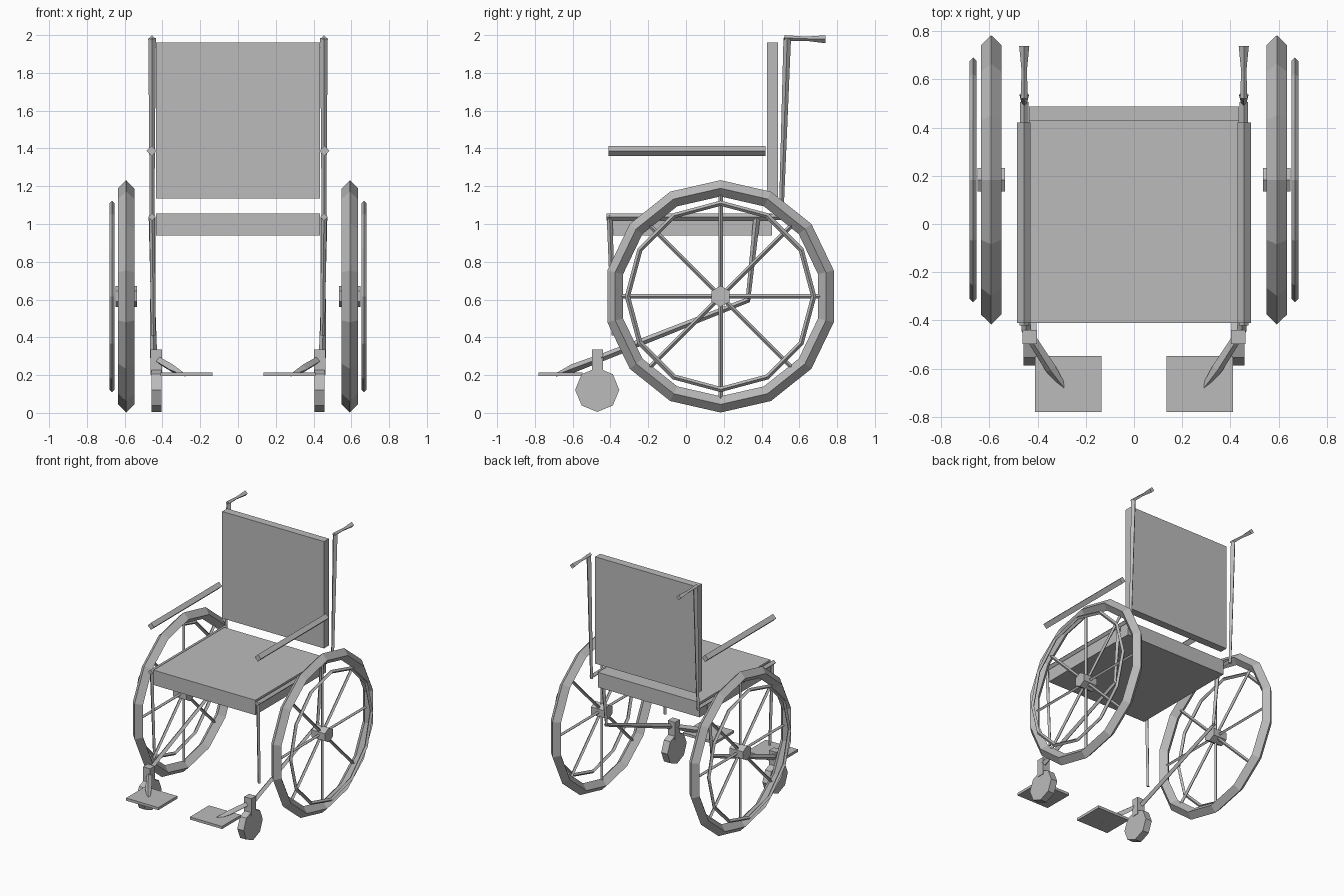
import bpy, bmesh, math
from mathutils import Vector, Matrix

if "Cube" in bpy.data.objects:
    bpy.data.objects.remove(bpy.data.objects["Cube"])

grey = bpy.data.materials.new("plain grey")
grey.diffuse_color = (0.5, 0.5, 0.5, 1)
grey.use_nodes = True
grey.node_tree.nodes["Principled BSDF"].inputs["Base Color"].default_value = grey.diffuse_color


def finish(name, bm):
    bmesh.ops.recalc_face_normals(bm, faces=bm.faces)
    mesh = bpy.data.meshes.new(name)
    bm.to_mesh(mesh)
    bm.free()
    mesh.materials.append(grey)
    obj = bpy.data.objects.new(name, mesh)
    bpy.context.collection.objects.link(obj)


def box(name, lo, hi):
    lo, hi = Vector(lo), Vector(hi)
    bm = bmesh.new()
    bmesh.ops.create_cube(bm, size=1, matrix=Matrix.Translation((lo + hi) / 2)
                          @ Matrix.Diagonal((*(hi - lo), 1)))
    finish(name, bm)


def skin(bm, rings, closed):
    """Join consecutive rings with quads; cap the ends when open."""
    n, k = len(rings), len(rings[0])
    for i in range(n if closed else n - 1):
        a, b = rings[i], rings[(i + 1) % n]
        for j in range(k):
            bm.faces.new((a[j], a[(j + 1) % k], b[(j + 1) % k], b[j]))
    if not closed:
        bm.faces.new(rings[0])
        bm.faces.new(rings[-1])


def tube(name, points, radii):
    """Mitred tube with a diamond cross-section."""
    pts = [Vector(p) for p in points]
    bm, rings = bmesh.new(), []
    for i, p in enumerate(pts):
        before = (p - pts[i - 1]).normalized() if i else Vector()
        after = (pts[i + 1] - p).normalized() if i + 1 < len(pts) else Vector()
        t = (before + after).normalized()
        u = (Vector((1, 0, 0)) - t * t.x).normalized()
        v = t.cross(u)
        rings.append([bm.verts.new(p + d * radii[i]) for d in (u, v, -u, -v)])
    skin(bm, rings, False)
    finish(name, bm)


def hoop(name, centre, radius, r, sides):
    """Upright ring with a diamond cross-section and a corner at the top."""
    bm, rings, c = bmesh.new(), [], Vector(centre)
    for i in range(sides):
        a = 2 * math.pi * i / sides
        out = Vector((0, math.sin(a), math.cos(a)))
        side = Vector((1, 0, 0))
        rings.append([bm.verts.new(c + out * radius + d * r)
                      for d in (out, side, -out, -side)])
    skin(bm, rings, True)
    finish(name, bm)


def disc(name, centre, radius, width, sides):
    """Sideways prism with a corner at the top."""
    bm = bmesh.new()
    turn = Matrix.Rotation(math.pi / 2, 4, 'X') @ Matrix.Rotation(math.pi / 2, 4, 'Y')
    bmesh.ops.create_cone(bm, cap_ends=True, segments=sides, radius1=radius,
                          radius2=radius, depth=width,
                          matrix=Matrix.Translation(centre) @ turn)
    finish(name, bm)


# Cushions
box("seat", (-0.435, -0.41, 0.94), (0.435, 0.455, 1.055))
box("backrest", (-0.435, 0.428, 1.135), (0.435, 0.488, 1.96))

for label, s in (("right", 1), ("left", -1)):
    def side(points):
        return [(s * x, y, z) for x, y, z in points]

    # Large wheel: tyre, hand rim, hub and spokes
    wx, wy, wz = s * 0.592, 0.183, 0.617
    hoop(f"{label}_tyre", (wx, wy, wz), 0.572, 0.043, 14)
    hoop(f"{label}_hand_rim", (s * 0.667, wy, wz), 0.493, 0.014, 12)
    disc(f"{label}_hub", (wx, wy, wz), 0.056, 0.115, 6)
    for i in range(4):
        a = i * math.pi / 4
        dy, dz = 0.555 * math.sin(a), 0.555 * math.cos(a)
        tube(f"{label}_spoke_{i}", [(wx, wy - dy, wz - dz), (wx, wy + dy, wz + dz)],
             [0.012, 0.012])

    # Frame: front leg, seat rail, back post and push handle
    tube(f"{label}_front_leg",
         side([(0.448, -0.382, 0.41), (0.455, -0.405, 1.045)]), [0.012, 0.015])
    tube(f"{label}_seat_rail",
         side([(0.455, -0.42, 1.037), (0.455, 0.505, 1.037)]), [0.019, 0.017])
    tube(f"{label}_back_post",
         side([(0.455, 0.503, 1.02), (0.455, 0.536, 1.985)]), [0.012, 0.02])
    tube(f"{label}_push_handle",
         side([(0.455, 0.52, 1.985), (0.455, 0.635, 1.981), (0.455, 0.738, 1.978)]),
         [0.015, 0.011, 0.021])
    tube(f"{label}_rear_leg",
         side([(0.455, 0.375, 1.035), (0.45, 0.327, 0.59)]), [0.018, 0.012])
    tube(f"{label}_armrest",
         side([(0.457, -0.41, 1.387), (0.457, 0.42, 1.387)]), [0.027, 0.027])

    # Lower rail bending inward to the footplate
    tube(f"{label}_lower_rail",
         side([(0.453, 0.335, 0.6), (0.447, -0.44, 0.295), (0.345, -0.6, 0.235),
               (0.28, -0.69, 0.2)]), [0.014, 0.02, 0.023, 0.008])
    x0, x1 = sorted((s * 0.135, s * 0.41))
    box(f"{label}_footplate", (x0, -0.78, 0.195), (x1, -0.547, 0.215))

    # Front caster
    disc(f"{label}_caster", (s * 0.432, -0.47, 0.122), 0.117, 0.054, 8)
    x0, x1 = sorted((s * 0.402, s * 0.463))
    box(f"{label}_caster_fork", (x0, -0.498, 0.2), (x1, -0.44, 0.335))
